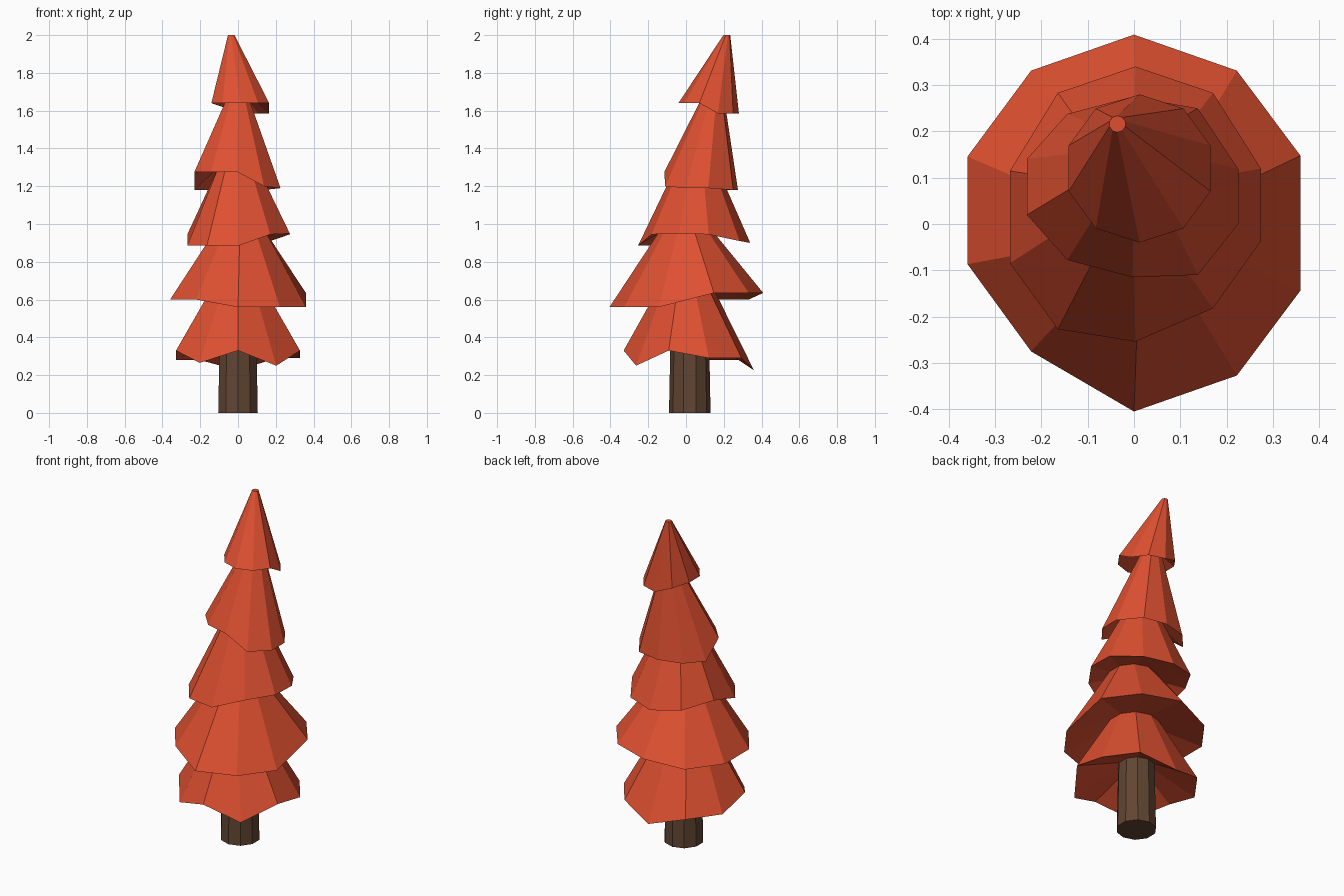
import bpy, bmesh, math

if "Cube" in bpy.data.objects:
    bpy.data.objects.remove(bpy.data.objects["Cube"])

SIDES = 10


def ring(bm, cx, cy, rx, ry, heights, nudge={}):
    """Ten-sided ring, clockwise from the back; heights is a number or a list."""
    verts = []
    for i in range(SIDES):
        a = 2 * math.pi * i / SIDES
        z = heights[i] if isinstance(heights, list) else heights
        verts.append(bm.verts.new((cx + rx * math.sin(a),
                                   cy + ry * math.cos(a) + nudge.get(i, 0), z)))
    return verts


def skin(bm, rings):
    for lo, hi in zip(rings, rings[1:]):
        for i in range(SIDES):
            j = (i + 1) % SIDES
            bm.faces.new((lo[i], lo[j], hi[j], hi[i]))


def finish(bm, name, colour):
    bmesh.ops.recalc_face_normals(bm, faces=bm.faces)
    mesh = bpy.data.meshes.new(name)
    bm.to_mesh(mesh)
    bm.free()
    mat = bpy.data.materials.new(name + "_colour")
    mat.diffuse_color = colour
    mat.use_nodes = True
    mat.node_tree.nodes["Principled BSDF"].inputs["Base Color"].default_value = mat.diffuse_color
    mesh.materials.append(mat)
    obj = bpy.data.objects.new(name, mesh)
    bpy.context.collection.objects.link(obj)


# Trunk
bm = bmesh.new()
rings = [ring(bm, 0, 0.02, 0.11, 0.11, 0), ring(bm, 0, 0.02, 0.102, 0.102, 0.41)]
skin(bm, rings)
for r in rings:
    bm.faces.new(r)
finish(bm, "trunk", (0.12, 0.06, 0.032, 1))

# Foliage tiers: ragged rim (centre, radii, heights, nudges), then neck (centre, radius, height)
tiers = [
    ((0, 0.015, 0.345, 0.345),
     [.225, .29, .29, .33, .25, .33, .265, .33, .28, .28], {}, (0, 0, 0.14, 0.67)),
    ((0, 0.002, 0.378, 0.407),
     [.635, .635, .635, .56, .56, .56, .60, .60, .60, .60],
     {2: .02, 3: -.02, 6: .052, 7: .037, 8: .018}, (0.01, 0, 0.135, 0.97)),
    ((0.003, 0.043, 0.285, 0.297),
     [.90, .91, .945, .95, .945, .885, .885, .885, .945, .92],
     {2: -.015, 3: .012, 4: .015, 6: -.03, 7: -.036, 8: -.02}, (0, 0.055, 0.11, 1.30)),
    ((-0.003, 0.08, 0.24, 0.195),
     [1.18, 1.18, 1.19, 1.19, 1.20, 1.275, 1.275, 1.275, 1.18, 1.18],
     {1: .012, 2: -.022, 3: -.02, 4: -.032}, (0, 0.145, 0.055, 1.68)),
    ((0.012, 0.12, 0.161, 0.16),
     [1.585, 1.585, 1.585, 1.64, 1.64, 1.64, 1.64, 1.64, 1.64, 1.62],
     {}, (-0.036, 0.216, 0.018, 2.0)),
]
bm = bmesh.new()
rings = [ring(bm, 0, 0.02, 0.10, 0.10, 0.40)]
for rim, heights, nudge, (cx, cy, r, z) in tiers:
    rings.append(ring(bm, *rim, heights, nudge))
    rings.append(ring(bm, cx, cy, r, r, z))
skin(bm, rings)
bm.faces.new(rings[0])
bm.faces.new(rings[-1])
finish(bm, "foliage", (0.73, 0.08, 0.03, 1))
